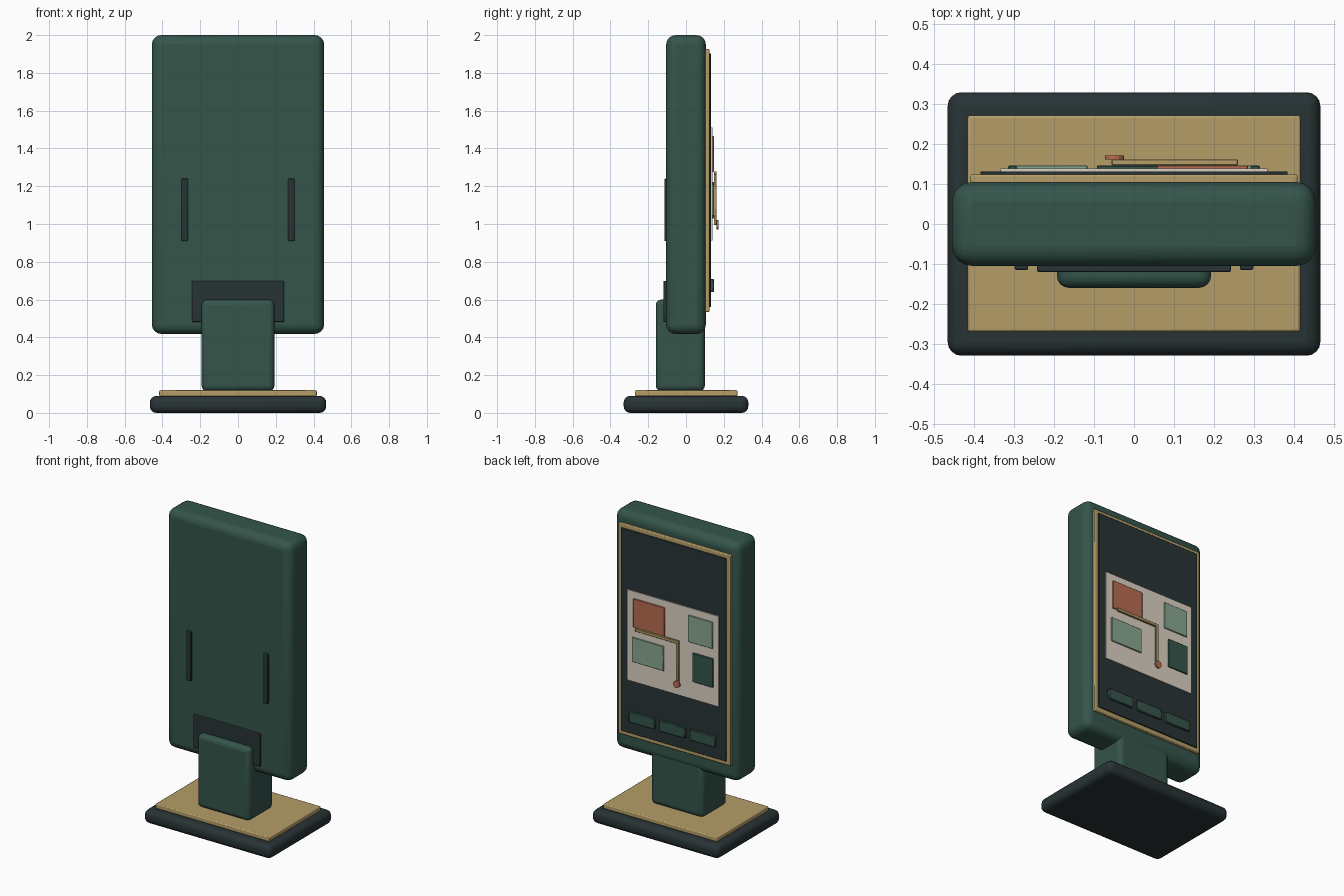
import bpy
import math

if "Cube" in bpy.data.objects:
    bpy.data.objects.remove(bpy.data.objects["Cube"])


def colour(name, r, g, b):
    m = bpy.data.materials.new(name)
    m.diffuse_color = (r, g, b, 1)
    m.use_nodes = True
    m.node_tree.nodes["Principled BSDF"].inputs["Base Color"].default_value = m.diffuse_color
    return m


GREEN = colour("deep green", 0.035, 0.09, 0.07)
DARK = colour("charcoal", 0.021, 0.033, 0.036)
BRASS = colour("brass", 0.46, 0.34, 0.14)
PAPER = colour("warm paper", 0.72, 0.65, 0.55)
RED = colour("brick red", 0.48, 0.15, 0.085)
SAGE = colour("sage green", 0.25, 0.39, 0.28)


def finish(obj, name, mat, bevel, segments):
    obj.name = name
    obj.data.materials.append(mat)
    if bevel:
        mod = obj.modifiers.new("rounded edges", 'BEVEL')
        mod.width = bevel
        mod.segments = segments
        mod.limit_method = 'ANGLE'
        bpy.ops.object.shade_smooth_by_angle(angle=math.radians(40))
    return obj


def box(name, mat, x, y, z, bevel=0.0, segments=2):
    """Box from (min, max) ranges on each axis."""
    ranges = (x, y, z)
    bpy.ops.mesh.primitive_cube_add(
        size=1, location=[(a + b) / 2 for a, b in ranges])
    obj = bpy.context.object
    obj.scale = [b - a for a, b in ranges]
    bpy.ops.object.transform_apply(location=False, rotation=False, scale=True)
    return finish(obj, name, mat, bevel, segments)


# Base and its brass top plate
box("base", DARK, (-0.467, 0.467), (-0.33, 0.33), (0, 0.09), 0.035, 4)
box("base_plate", BRASS, (-0.417, 0.417), (-0.27, 0.272), (0.088, 0.12), 0.006)

# Neck and display housing
box("neck", GREEN, (-0.193, 0.193), (-0.16, 0.10), (0.115, 0.6), 0.03, 4)
box("housing", GREEN, (-0.456, 0.456), (-0.105, 0.105), (0.418, 2.0), 0.05, 4)

# Mounting plate and side vents on the plain face
box("mount_plate", DARK, (-0.243, 0.243), (-0.12, -0.1), (0.482, 0.698), 0.004)
for side in (-1, 1):
    c = side * 0.282
    box("vent", DARK, (c - 0.017, c + 0.017), (-0.115, -0.1), (0.91, 1.24), 0.004)

# Brass frame and dark screen
box("screen_frame", BRASS, (-0.41, 0.41), (0.1, 0.124), (0.533, 1.926), 0.005)
box("screen", DARK, (-0.385, 0.385), (0.12, 0.132), (0.56, 1.902), 0.002)

# Map sheet with coloured blocks
box("map_sheet", PAPER, (-0.335, 0.335), (0.13, 0.139), (0.912, 1.51))
blocks = (
    ("red_block", RED, (0.057, 0.285), (1.275, 1.465)),
    ("upper_sage_block", SAGE, (-0.295, -0.117), (1.287, 1.463)),
    ("lower_sage_block", SAGE, (0.062, 0.295), (1.045, 1.207)),
    ("green_block", GREEN, (-0.298, -0.15), (1.03, 1.222)),
)
for name, mat, x, z in blocks:
    box(name, mat, x, (0.137, 0.147), z, 0.002, 1)

# Route line with its end marker
box("route_across", BRASS, (-0.056, 0.26), (0.147, 0.162), (1.26, 1.279), 0.002, 1)
box("route_down", BRASS, (-0.056, -0.038), (0.147, 0.162), (0.995, 1.27), 0.002, 1)
bpy.ops.mesh.primitive_cylinder_add(
    vertices=12, radius=0.024, depth=0.01,
    location=(-0.049, 0.167, 0.996), rotation=(math.pi / 2, 0, 0))
finish(bpy.context.object, "route_marker", RED, 0, 1)

# Row of touch buttons below the map
for i in (-1, 0, 1):
    c = i * 0.222
    box("button", GREEN, (c - 0.093, c + 0.093), (0.13, 0.147), (0.64, 0.71), 0.003, 1)
